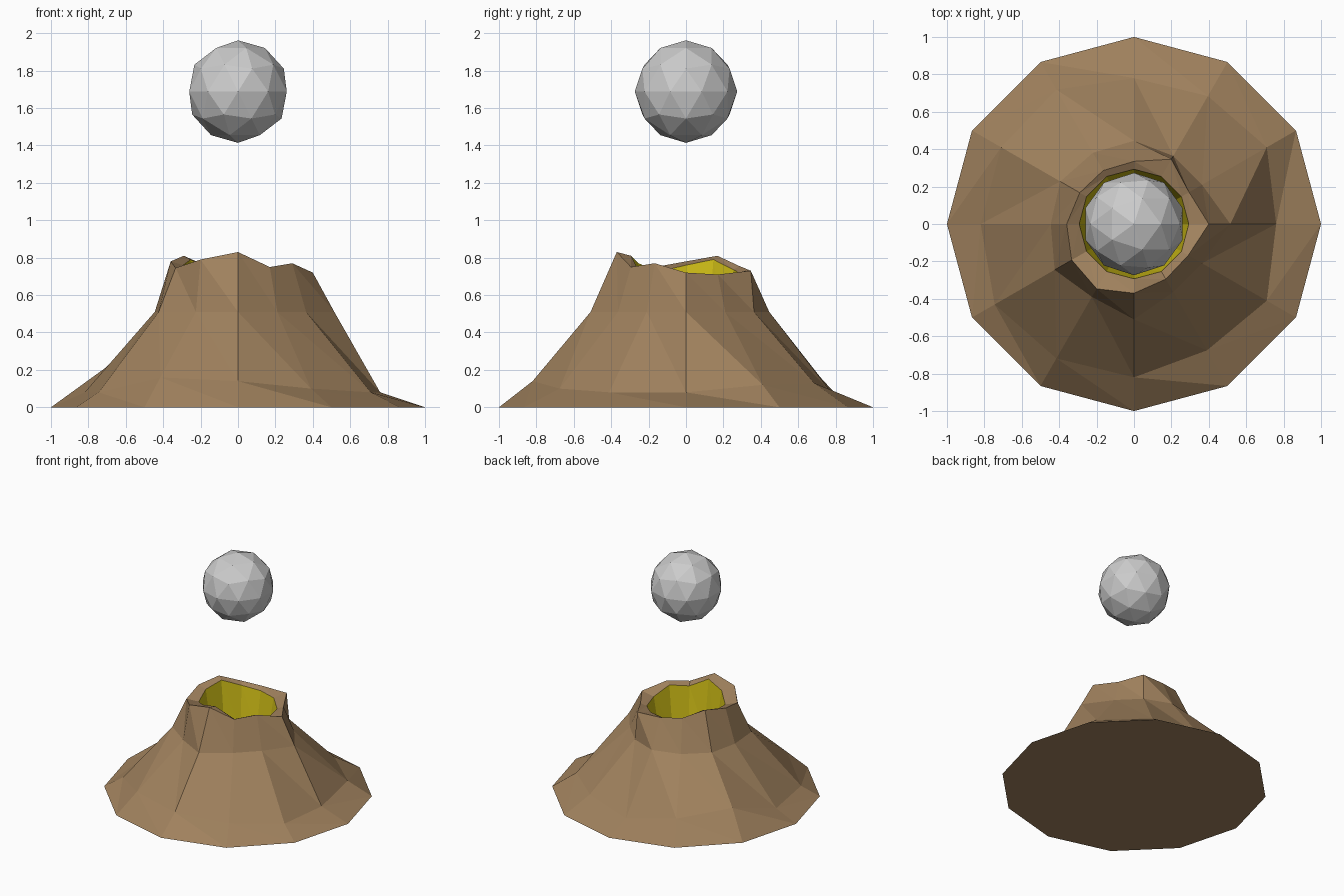
import bpy, bmesh, math

if "Cube" in bpy.data.objects:
    bpy.data.objects.remove(bpy.data.objects["Cube"])

SIDES = 12


def material(name, color):
    m = bpy.data.materials.new(name)
    m.diffuse_color = (*color, 1)
    m.use_nodes = True
    m.node_tree.nodes["Principled BSDF"].inputs["Base Color"].default_value = m.diffuse_color
    return m


def add_ring(bm, points):
    # one vertex per (radius, height), every 30 degrees from +x
    return [bm.verts.new((r * math.cos(i * math.tau / SIDES),
                          r * math.sin(i * math.tau / SIDES), z))
            for i, (r, z) in enumerate(points)]


def build(name, rings, mat, cap_first=False, cap_last=False):
    bm = bmesh.new()
    loops = [add_ring(bm, r) for r in rings]
    for a, b in zip(loops, loops[1:]):
        for i in range(SIDES):
            j = (i + 1) % SIDES
            bm.faces.new((a[i], a[j], b[i]))
            bm.faces.new((a[j], b[j], b[i]))
    if cap_first:
        bm.faces.new(loops[0][::-1])
    if cap_last:
        bm.faces.new(loops[-1])
    mesh = bpy.data.meshes.new(name)
    bm.to_mesh(mesh)
    bm.free()
    mesh.materials.append(mat)
    obj = bpy.data.objects.new(name, mesh)
    bpy.context.collection.objects.link(obj)
    return obj


rock = material("rock", (0.35, 0.22, 0.11))
lava = material("lava", (0.61, 0.50, 0.008))

# Irregular rings of the mountain, from foot to crater lip
base = [(1, 0)] * SIDES
foot = [(.76, .08), (.82, .12), (.79, .13), (.78, .075), (.83, .16), (.82, .21),
        (.82, .08), (.86, .08), (.83, .16), (.82, .14), (.78, .10), (.82, .08)]
shoulder = [(r, .51) for r in (.515, .42, .42, .445, .44, .455,
                               .445, .49, .45, .51, .42, .42)]
rim = [(.40, .72), (.34, .71), (.40, .73), (.335, .735), (.33, .755), (.335, .81),
       (.36, .78), (.385, .745), (.40, .79), (.37, .83), (.34, .75), (.335, .77)]
lip = [(.293, z - .02) for r, z in rim]

build("mountain", [base, foot, shoulder, rim, lip], rock, cap_first=True)

# Crater lining narrowing to a flat floor
build("crater", [lip, [(.24, .40)] * SIDES], lava, cap_last=True)

# Boulder thrown above the crater
bpy.ops.mesh.primitive_ico_sphere_add(subdivisions=2, radius=0.274, location=(0, 0, 1.688))
bpy.context.object.name = "boulder"
